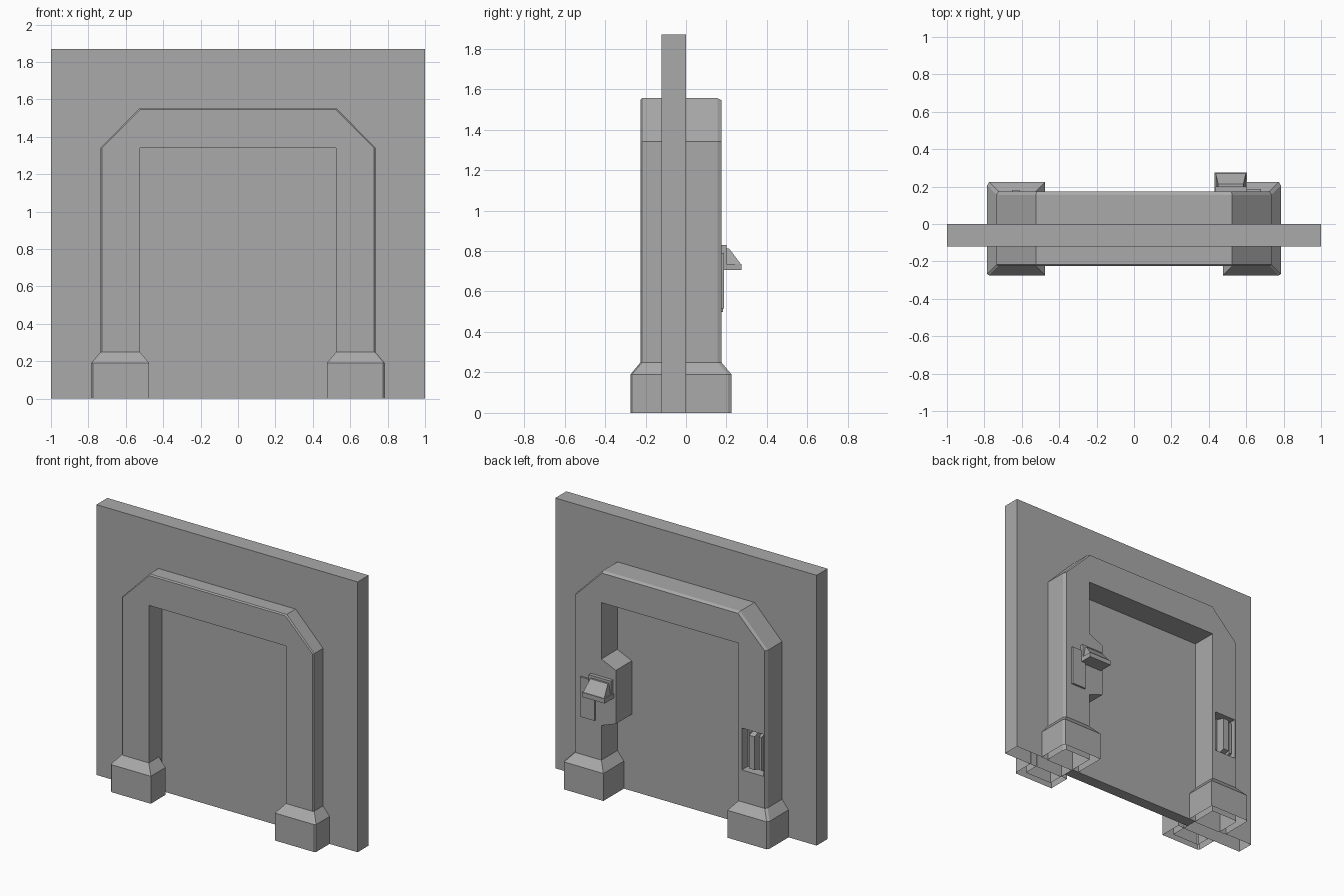
import bpy, bmesh

cube = bpy.data.objects.get("Cube")
if cube:
    bpy.data.objects.remove(cube, do_unlink=True)

grey = bpy.data.materials.new("plain_grey")
grey.use_nodes = True
COLOUR = (0.4, 0.4, 0.4, 1)
grey.diffuse_color = COLOUR
grey.node_tree.nodes["Principled BSDF"].inputs["Base Color"].default_value = COLOUR


def loft(name, rings):
    """Skin matching rings of points and cap both ends."""
    bm = bmesh.new()
    loops = [[bm.verts.new(p) for p in ring] for ring in rings]
    n = len(loops[0])
    for a, b in zip(loops, loops[1:]):
        for i in range(n):
            j = (i + 1) % n
            bm.faces.new((a[i], a[j], b[j], b[i]))
    bm.faces.new(loops[0])
    bm.faces.new(loops[-1][::-1])
    bmesh.ops.recalc_face_normals(bm, faces=bm.faces)
    mesh = bpy.data.meshes.new(name)
    bm.to_mesh(mesh)
    bm.free()
    mesh.materials.append(grey)
    obj = bpy.data.objects.new(name, mesh)
    bpy.context.collection.objects.link(obj)
    return obj


def box(name, x, y, z):
    return loft(name, [[(x[0], y[0], h), (x[1], y[0], h), (x[1], y[1], h), (x[0], y[1], h)] for h in z])


def open_bottom(obj):
    """Leave the part hollow underneath."""
    bm = bmesh.new()
    bm.from_mesh(obj.data)
    floor = [f for f in bm.faces if f.normal.z < -0.9 and f.calc_center_median().z < 0.01]
    bmesh.ops.delete(bm, geom=floor, context="FACES")
    bm.to_mesh(obj.data)
    bm.free()


def at_y(profile, y):
    return [(x, y, z) for x, z in profile]


# Main dimensions
OPEN_X, OPEN_Z = 0.525, 1.34
OUT_X, OUT_Z = 0.735, 1.555
TOP = 1.87
WALL_FRONT, WALL_BACK = -0.12, 0.0

opening = [(OPEN_X, 0), (OPEN_X, OPEN_Z), (-OPEN_X, OPEN_Z), (-OPEN_X, 0)]

# Wall slab and the door filling its opening
wall_outline = [(-1, 0), (-1, TOP), (1, TOP), (1, 0)] + opening
wall = loft("wall", [at_y(wall_outline, y) for y in (WALL_FRONT, WALL_BACK)])
open_bottom(wall)
box("door", (-OPEN_X, OPEN_X), (-0.08, WALL_BACK), (0, OPEN_Z))


def arch_outline(inner, inset=0):
    x, z, cx = OUT_X - inset, OUT_Z - inset, OPEN_X - inset / 2
    return [(-x, 0), (-x, OPEN_Z), (-cx, z), (cx, z), (x, OPEN_Z), (x, 0)] + inner


# Front frame, with a fine chamfer round its outer edge
front_frame = loft("front_frame", [
    at_y(arch_outline(opening), WALL_FRONT + 0.01),
    at_y(arch_outline(opening), -0.217),
    at_y(arch_outline(opening, 0.008), -0.225)])
open_bottom(front_frame)

# Back frame, with a thicker block on the left jamb
jamb_block = [(OPEN_X, 0.49), (0.415, 0.53), (0.415, 0.9), (OPEN_X, 0.95)]
back_inner = opening[:1] + jamb_block + opening[1:]
back_frame = loft("back_frame", [
    at_y(arch_outline(back_inner), WALL_BACK - 0.01),
    at_y(arch_outline(back_inner), 0.155),
    at_y(arch_outline(back_inner, 0.01), 0.175)])

# Handle recess cut in the right leg of the back frame
cutter = box("recess_cutter", (-0.715, -0.55), (0.11, 0.3), (0.47, 0.76))
cutter.hide_render = True
cut = back_frame.modifiers.new("recess", "BOOLEAN")
cut.operation = "DIFFERENCE"
cut.object = cutter
graph = bpy.context.evaluated_depsgraph_get()
baked = bpy.data.meshes.new_from_object(back_frame.evaluated_get(graph))
back_frame.modifiers.clear()
back_frame.data = baked
bpy.data.objects.remove(cutter, do_unlink=True)
open_bottom(back_frame)


# Feet: a block with a sloped shoulder up to the frame
def foot(name, sx, near, far, frame_y, cut_y):
    def ring(x0, x1, y, z):
        sign = 1 if y > 0 else -1
        pts = [(x0, near), (x0, y), (x1 - 0.01, y), (x1, y - sign * cut_y), (x1, near)]
        return [(sx * px, py, z) for px, py in pts]
    obj = loft(name, [ring(0.475, 0.785, far, 0), ring(0.475, 0.785, far, 0.19),
                      ring(OPEN_X, OUT_X, frame_y, 0.25)])
    open_bottom(obj)


for side, sx in (("left", 1), ("right", -1)):
    foot("front_foot_" + side, sx, WALL_FRONT + 0.005, -0.275, -0.225, 0.008)
    foot("back_foot_" + side, sx, WALL_BACK - 0.005, 0.225, 0.175, 0.018)

# Upright grip and ribs inside the recess
for name, x, half, depth in (("recess_rib_inner", -0.585, 0.006, 0.14),
                             ("recess_grip", -0.632, 0.02, 0.183),
                             ("recess_rib_outer", -0.685, 0.01, 0.165)):
    loft(name, [[(x + s * half, y, z) for y, z in
                 ((0.1, 0.475), (depth, 0.5), (depth, 0.73), (0.1, 0.755))] for s in (-1, 1)])

# Control panel on the left leg: plates and a sloped hood
box("panel_plate", (0.57, 0.68), (0.17, 0.188), (0.515, 0.79))
box("hood_plate", (0.435, 0.605), (0.17, 0.2), (0.72, 0.83))
box("hood_base", (0.43, 0.605), (0.17, 0.275), (0.705, 0.737))
loft("hood_slope", [
    [(0.437, 0.19, 0.73), (0.598, 0.19, 0.73), (0.598, 0.27, 0.737), (0.437, 0.27, 0.737)],
    [(0.45, 0.19, 0.812), (0.585, 0.19, 0.812), (0.585, 0.213, 0.812), (0.45, 0.213, 0.812)]])
